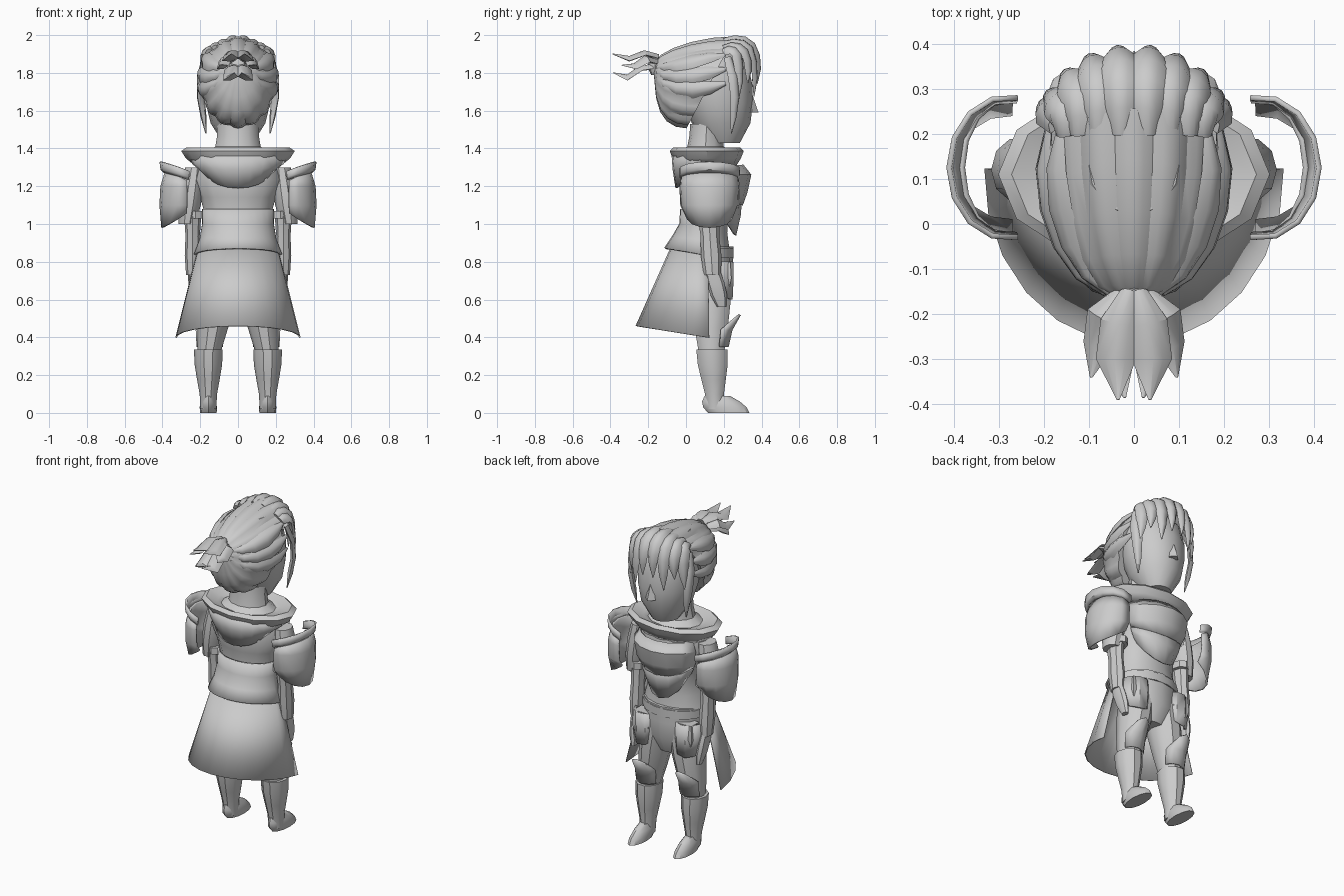
import bpy, bmesh
from math import sin, cos, pi, radians, sqrt
from mathutils import Vector

if "Cube" in bpy.data.objects:
    bpy.data.objects.remove(bpy.data.objects["Cube"], do_unlink=True)

shade = (.6, .6, .6, 1)
grey = bpy.data.materials.new("plain_grey")
grey.use_nodes = True
grey.diffuse_color = shade
grey.node_tree.nodes["Principled BSDF"].inputs["Base Color"].default_value = shade


def skin(name, rows, closed=True, caps=True, mirror=False, thick=0, sharp=35):
    """Join rows of points into a surface."""
    bm = bmesh.new()
    grid = [[bm.verts.new(point) for point in row] for row in rows]
    count = len(grid[0])
    for lower, upper in zip(grid, grid[1:]):
        for i in range(count if closed else count - 1):
            j = (i + 1) % count
            bm.faces.new((lower[i], lower[j], upper[j], upper[i]))
    if caps:
        bm.faces.new(grid[0])
        bm.faces.new(grid[-1])
    bmesh.ops.recalc_face_normals(bm, faces=bm.faces[:])
    mesh = bpy.data.meshes.new(name)
    bm.to_mesh(mesh)
    bm.free()
    mesh.materials.append(grey)
    mesh.shade_smooth()
    mesh.set_sharp_from_angle(angle=radians(sharp))
    part = bpy.data.objects.new(name, mesh)
    bpy.context.collection.objects.link(part)
    if thick:
        solid = part.modifiers.new("thickness", 'SOLIDIFY')
        solid.thickness = thick
        solid.offset = 0
    if mirror:
        part.modifiers.new("mirror", 'MIRROR').use_mirror_merge = False


def limb(name, low, high, widths, depth=1, sides=12, turn=0, mirror=False):
    """Solid with level elliptical rings, evenly spaced from low to high."""
    rows = []
    for k, width in enumerate(widths):
        middle = Vector(low).lerp(Vector(high), k / (len(widths) - 1))
        angles = [turn + 2 * pi * i / sides for i in range(sides)]
        rows.append([middle + Vector((width * cos(a), width * depth * sin(a), 0)) for a in angles])
    skin(name, rows, mirror=mirror)


def sheet(name, centre, rings, start, end, sides=10, thick=.012, tilt=0, mirror=False):
    """Part of a shell with rings of height, x radius, y radius and, where wanted, a rise at both ends.
    Tilt slopes the rings more and more towards the last one."""
    full = end - start == 360
    rows = []
    for k, (z, rx, ry, *rise) in enumerate(rings):
        row = []
        for i in range(sides if full else sides + 1):
            t = i / sides
            a = radians(start + (end - start) * t)
            y = ry * sin(a)
            slope = tilt * y * k / (len(rings) - 1) + sum(rise) * (2 * t - 1) ** 2
            row.append((centre[0] + rx * cos(a), centre[1] + y, z + slope))
        rows.append(row)
    skin(name, rows, closed=full, caps=False, thick=thick, mirror=mirror)


def lock(name, path, widths, centre=(0, .1, 1.75)):
    """Mirrored tapered ridge of hair along a path, bulging away from the centre."""
    path = [Vector(point) for point in path]
    rows = []
    for i, point in enumerate(path):
        along = (path[min(i + 1, len(path) - 1)] - path[max(i - 1, 0)]).normalized()
        out = point - Vector(centre)
        out = (out - along * out.dot(along)).normalized()
        side = along.cross(out) * widths[i]
        out *= min(.02, widths[i])
        rows.append([point + side, point + side / 2 + out * .8, point + out,
                     point - side / 2 + out * .8, point - side, point - out / 2])
    skin(name, rows, mirror=True, sharp=40)


# Head, nose and neck
limb("head", (0, .2, 1.43), (0, .13, 1.95), (.08, .145, .17, .18, .17, .1), depth=1.07, sides=16)
limb("nose", (0, .35, 1.59), (0, .34, 1.69), (.034, .01), sides=4)
limb("neck", (0, .1, 1.35), (0, .11, 1.53), (.21, .12, .11, .11), depth=.8)

# Swept back hair with raised strips, running from the knot to the hairline
hair = []
STEPS = 5
for k in range(STEPS + 1):
    t = k / STEPS
    swing = .1 + 1.47 * t
    radius = .2 * sin(swing) ** .8
    row = []
    for i in range(56):
        a = 2 * pi * i / 56
        strip = .96 + .055 * abs(sin(7 * a))
        rise = 1.2 * radius * strip * sin(a)
        row.append((radius * strip * cos(a), .13 - .3 * cos(swing) + .52 * t * rise,
                    1.75 + .06 * (1 - t) ** 3 + rise))
    hair.append(row)
skin("back_hair", hair, sharp=30)

# Side strips of hair, wrapping from the knot to the temple
for tag, level in (("upper", 1.88), ("middle", 1.8), ("lower", 1.72)):
    girth = .2 * sqrt(1 - ((level - 1.75) / .25) ** 2)
    path = []
    for i in range(6):
        a = .3 + i * .32
        path.append((girth * sin(a), .12 - .28 * cos(a), 1.83 + (level - 1.83) * sin(a) - .03 * sin(2 * a)))
    lock(tag + "_side_hair", path, (.015, .03, .04, .045, .035, .01))

# Fringe, arching forward from the crown and hanging over the brow, every other lock longer
for i in range(4):
    a = .17 + .31 * i
    path = []
    for j in range(7):
        b = j / 3
        hang = (.03 + .07 * (i % 2)) * max(0, b - 1)
        path.append((.2 * sin(a) * (.85 + b / 10), .2 + .18 * cos(a) * sin(min(b, 1.5)),
                     1.78 + (.2 - .02 * i) * cos(b - .4) - hang))
    lock("fringe_%d" % (i + 1), path, (.025, .035, .038, .04, .035, .025, .003))
lock("temple_lock", [(.17, .22, 1.88), (.195, .25, 1.78), (.195, .26, 1.67), (.18, .25, 1.57), (.17, .24, 1.48)],
     (.025, .035, .03, .02, .003))

# Tied tail
limb("hair_knot", (0, -.165, 1.79), (0, -.165, 1.89), (.025, .045, .045, .025), depth=.8, sides=8)
under = (0, -.25, 1.6)
lock("upper_tail", [(.01, -.15, 1.88), (.03, -.22, 1.9), (.04, -.3, 1.87), (.035, -.39, 1.9)],
     (.02, .045, .045, .003), centre=under)
lock("outer_tail", [(.02, -.15, 1.85), (.065, -.21, 1.87), (.08, -.27, 1.83), (.095, -.34, 1.84)],
     (.02, .045, .035, .003), centre=under)
lock("lower_tail", [(.01, -.15, 1.83), (.03, -.24, 1.82), (.04, -.31, 1.77), (.02, -.385, 1.8)],
     (.02, .045, .04, .003), centre=under)

# Collar and hood
sheet("collar", (0, .11), [(1.31, .22, .15), (1.35, .27, .175), (1.385, .295, .19), (1.4, .27, .175),
                           (1.38, .2, .14), (1.36, .12, .09)], 90, 450, sides=12)
sheet("hood", (0, .11), [(1.36, .26, .18), (1.29, .24, .175, .03), (1.19, .2, .16, .13)], 190, 350)

# Torso and hips
limb("torso", (0, .1, .86), (0, .12, 1.33), (.2, .175, .175, .2, .24, .21), depth=.67, sides=14)
limb("hips", (0, .13, .58), (0, .11, .88), (.1, .17, .18, .19), depth=.74)
limb("belt", (0, .11, .82), (0, .11, .87), (.2, .2), depth=.72, sides=14)
limb("hip_pouches", (.15, .195, .67), (.15, .195, .8), (.065, .08, .075, .07), depth=.8, sides=4,
     turn=pi / 4, mirror=True)

# Chest armour
sheet("chest_plate", (0, .13), [(1.31, .19, .17), (1.26, .22, .21), (1.17, .21, .19), (1.1, .19, .165, .05)],
      20, 160, sides=6)
sheet("belly_plate", (0, .13), [(1.14, .19, .16), (1.05, .175, .155, .06), (.94, .14, .13, .13)],
      20, 160, sides=6)

# Jacket tail and long open skirt
sheet("jacket_tail", (0, .1), [(1.08, .185, .125), (1, .185, .13), (.93, .2, .17, -.02), (.87, .23, .21, -.04)],
      175, 365, sides=14)
sheet("skirt", (0, .11), [(.87, .21, .19), (.4, .328, .373)], 178, 362, sides=12, thick=.008, tilt=-.16)

# Arms and hands
limb("sleeves", (.27, .12, 1), (.23, .12, 1.3), (.045, .06, .06, .05), depth=1.2, sides=10, mirror=True)
limb("arm_bands", (.225, .125, 1.03), (.225, .125, 1.07), (.05, .05), depth=1.4, sides=8, mirror=True)
limb("forearms", (.24, .14, .73), (.24, .12, 1.04), (.035, .042, .038, .045), depth=1.3, sides=8, mirror=True)
limb("hands", (.225, .19, .56), (.24, .14, .75), (.015, .026, .028, .025), depth=1.7, sides=8, mirror=True)

# Shoulder shields, open at the top, with a raised outer rim
sheet("shoulder_shields", (.28, .125), [(1.28, .1, .15, -.05), (1.2, .125, .155), (1.1, .13, .15),
                                        (.98, .12, .12, .08)], -95, 95, sides=8, mirror=True)
sheet("shield_rims", (.28, .125), [(1.275, .11, .15, -.04), (1.29, .125, .157, -.04), (1.33, .13, .157, -.05)],
      -100, 100, sides=8, mirror=True)

# Legs, knee guards, boots and shoes
limb("legs", (.155, .135, .31), (.09, .13, .72), (.06, .08, .095, .095), depth=1.15, sides=10, mirror=True)
sheet("thigh_plates", (.14, .13), [(.8, .09, .12), (.7, .1, .12), (.6, .09, .115, .04)], 10, 140,
      sides=4, mirror=True)
sheet("knee_guards", (.15, .135), [(.35, .075, .085), (.44, .08, .105), (.52, .07, .15, -.06)],
      30, 150, sides=4, mirror=True)
limb("boots", (.157, .155, .02), (.157, .137, .335), (.042, .046, .06, .073, .076), depth=1.14, sides=10,
     mirror=True)
limb("shoes", (.157, .226, 0), (.157, .165, .09), (.044, .046, .04, .027), depth=2.5, mirror=True)
